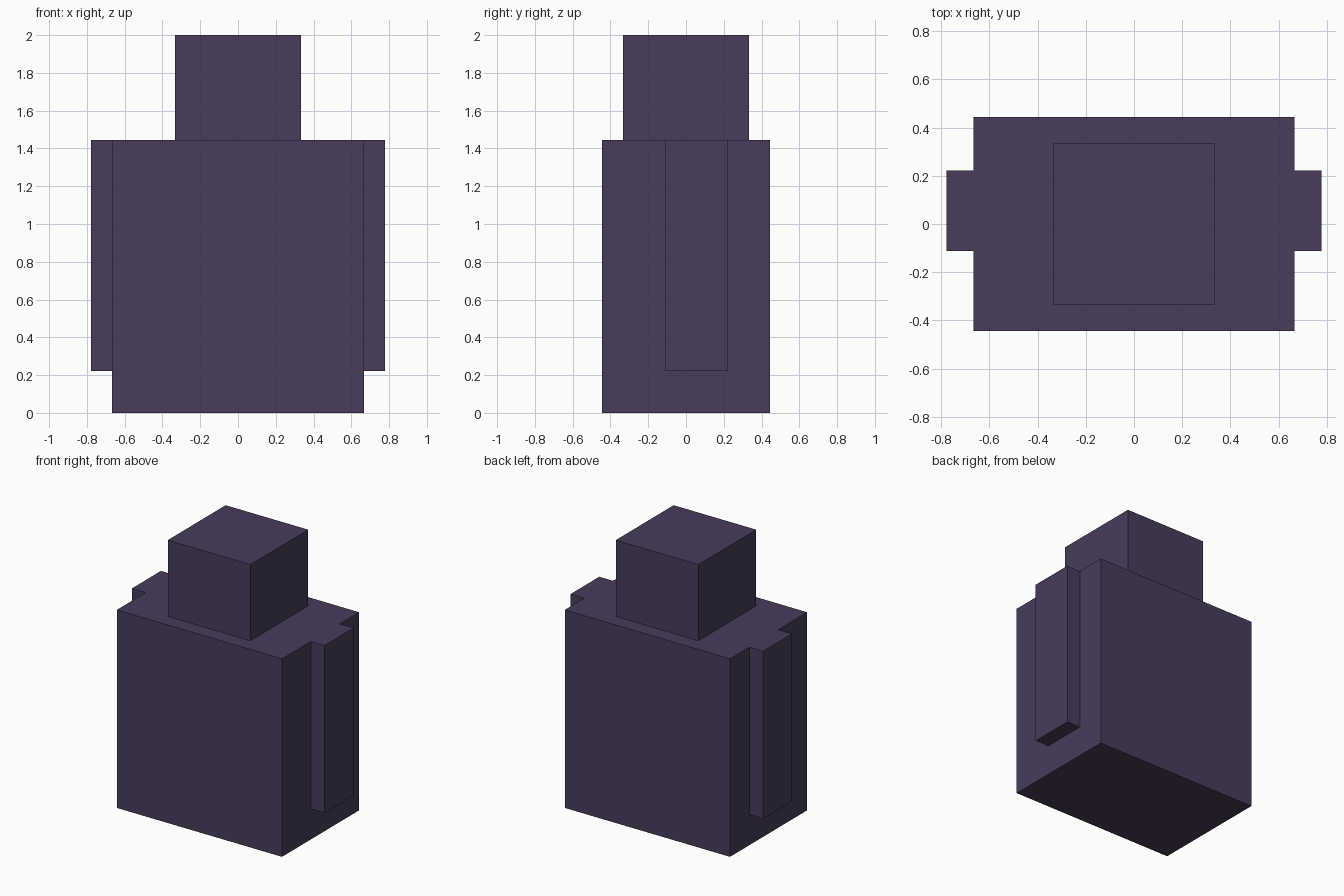
import bpy

if "Cube" in bpy.data.objects:
    bpy.data.objects.remove(bpy.data.objects["Cube"])

U = 1 / 9  # the model sits on a grid of ninths

purple = bpy.data.materials.new("dark_purple")
purple.diffuse_color = (0.065, 0.045, 0.102, 1)
purple.use_nodes = True
purple.node_tree.nodes["Principled BSDF"].inputs["Base Color"].default_value = purple.diffuse_color


def box(name, low, high):
    """Box between two corners, given in grid units."""
    bpy.ops.mesh.primitive_cube_add(
        size=1, location=[(a + b) / 2 * U for a, b in zip(low, high)])
    ob = bpy.context.object
    ob.name = name
    ob.scale = [(b - a) * U for a, b in zip(low, high)]
    bpy.ops.object.transform_apply(location=False, rotation=False, scale=True)
    ob.data.materials.append(purple)
    return ob


# Torso block and head cube
box("body", (-6, -4, 0), (6, 4, 13))
box("head", (-3, -3, 13), (3, 3, 18))

# Flat side arms, set slightly towards the back
box("right_arm", (6, -1, 2), (7, 2, 13))
box("left_arm", (-7, -1, 2), (-6, 2, 13))
